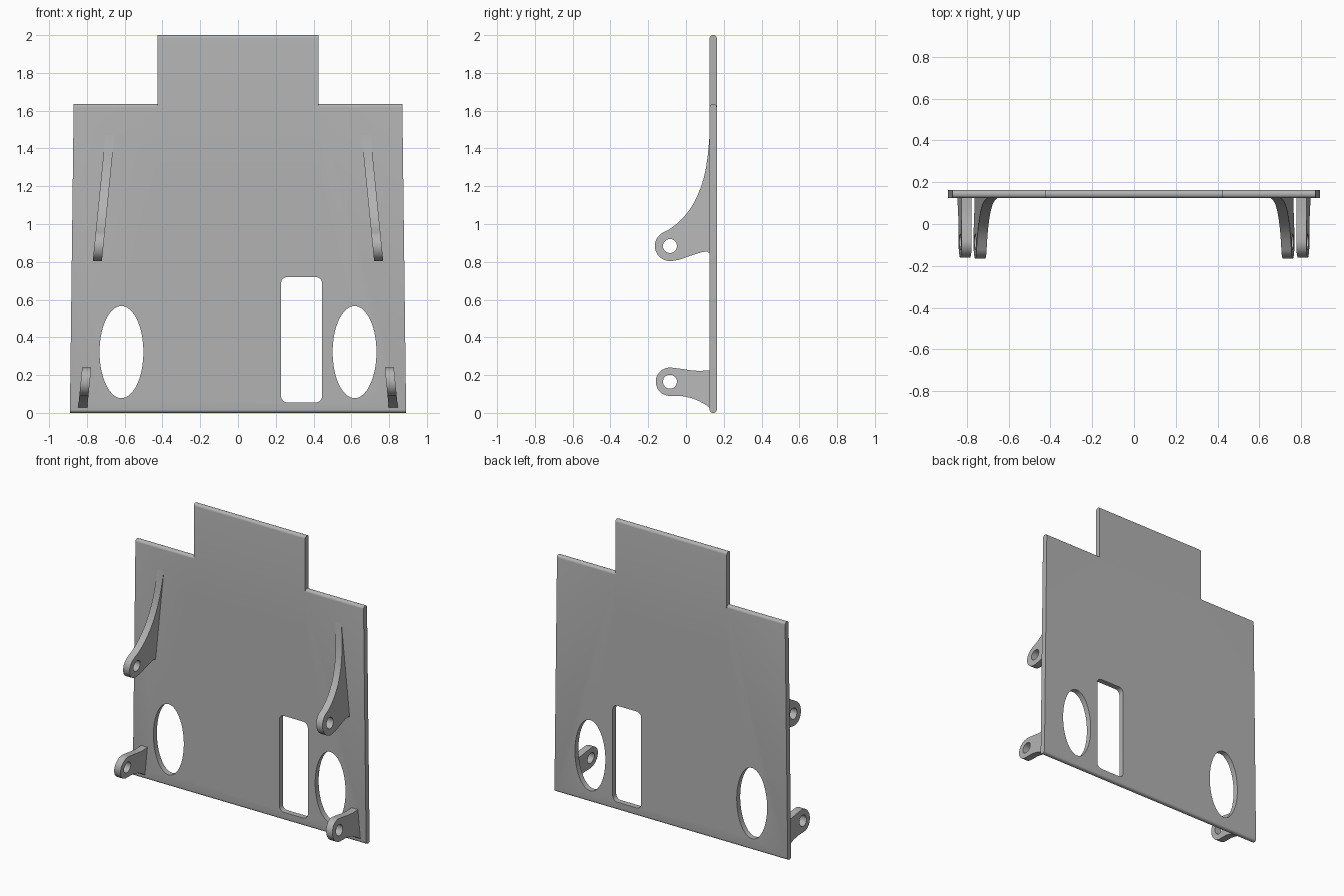
import bpy, bmesh, math

if "Cube" in bpy.data.objects:
    bpy.data.objects.remove(bpy.data.objects["Cube"], do_unlink=True)

GREY = (0.45, 0.45, 0.45, 1)
grey = bpy.data.materials.new("plain grey")
grey.use_nodes = True
grey.diffuse_color = GREY
grey.node_tree.nodes["Principled BSDF"].inputs["Base Color"].default_value = GREY

FRONT, BACK = 0.125, 0.163      # plate faces along y


def prism(name, points, direction, round_ends=0):
    """Extrude a closed outline, optionally rounding its level edges."""
    bm = bmesh.new()
    face = bm.faces.new([bm.verts.new(p) for p in points])
    ext = bmesh.ops.extrude_face_region(bm, geom=[face])
    moved = [v for v in ext["geom"] if isinstance(v, bmesh.types.BMVert)]
    bmesh.ops.translate(bm, verts=moved, vec=direction)
    bmesh.ops.recalc_face_normals(bm, faces=bm.faces)
    if round_ends:
        level = [e for e in bm.edges
                 if abs(e.verts[0].co.z - e.verts[1].co.z) < 1e-4
                 and abs(e.verts[0].co.y - e.verts[1].co.y) < 1e-4]
        bmesh.ops.bevel(bm, geom=level, offset=round_ends, segments=5,
                        profile=0.5, affect="EDGES")
    mesh = bpy.data.meshes.new(name)
    bm.to_mesh(mesh)
    bm.free()
    mesh.materials.append(grey)
    obj = bpy.data.objects.new(name, mesh)
    bpy.context.collection.objects.link(obj)
    return obj


def combine(obj, other, operation):
    """Apply a boolean and throw the helper away."""
    mod = obj.modifiers.new(operation, "BOOLEAN")
    mod.operation, mod.object, mod.solver = operation, other, "EXACT"
    bpy.context.view_layer.objects.active = obj
    bpy.ops.object.modifier_apply(modifier=mod.name)
    bpy.data.objects.remove(other, do_unlink=True)


def arc(cx, cz, rx, rz, start, end, steps):
    angles = [math.radians(start + (end - start) * i / steps) for i in range(steps + 1)]
    return [(cx + rx * math.cos(a), cz + rz * math.sin(a)) for a in angles]


def smooth(obj):
    bpy.ops.object.select_all(action="DESELECT")
    obj.select_set(True)
    bpy.context.view_layer.objects.active = obj
    bpy.ops.object.shade_smooth_by_angle(angle=math.radians(30))


# Plate: tapered body with a narrower tab on top
def slab(name, outline, round_ends=0):
    return prism(name, [(x, FRONT, z) for x, z in outline], (0, BACK - FRONT, 0), round_ends)


plate = slab("plate", [(-0.89, 0), (0.89, 0), (0.87, 1.635), (-0.87, 1.635)], 0.017)
tab = slab("tab", [(-0.425, 1.3), (0.425, 1.3), (0.425, 2), (-0.425, 2)], 0.017)
combine(plate, tab, "UNION")


# Openings: two ovals and a rounded slot
def cut_plate(outline):
    cutter = prism("cutter", [(x, FRONT - 0.1, z) for x, z in outline], (0, 0.3, 0))
    combine(plate, cutter, "DIFFERENCE")


for side in (-1, 1):
    cut_plate(arc(side * 0.617, 0.322, 0.116, 0.244, 0, 360, 64)[:-1])
slot, r = [], 0.035
for cx, cz, a in ((0.445 - r, 0.72 - r, 0), (0.228 + r, 0.72 - r, 90),
                  (0.228 + r, 0.055 + r, 180), (0.445 - r, 0.055 + r, 270)):
    slot += arc(cx, cz, r, r, a, a + 90, 8)
cut_plate(slot)
smooth(plate)

# Brackets: side outlines as (y, z), each an eye blended into the plate
ROOT = FRONT + 0.008
upper = ([(ROOT, 0.845), (FRONT, 0.845), (0.11, 0.855), (0.08, 0.85), (0.02, 0.831), (-0.035, 0.811)]
         + arc(-0.085, 0.884, 0.08, 0.08, 280, 118, 20)
         + [(-0.085, 0.974), (-0.05, 1.0), (-0.018, 1.03), (0.012, 1.066), (0.036, 1.102),
            (0.058, 1.144), (0.077, 1.19), (0.093, 1.24), (0.106, 1.298), (0.116, 1.37),
            (FRONT, 1.47), (ROOT, 1.47)])
lower = ([(ROOT, 0.028), (FRONT, 0.028), (0.1, 0.046), (0.07, 0.062), (0.035, 0.077), (-0.02, 0.089)]
         + arc(-0.085, 0.165, 0.075, 0.075, 272, 82, 20)
         + [(-0.03, 0.234), (0.02, 0.226), (0.07, 0.222), (FRONT, 0.225), (ROOT, 0.225)])


def bracket(name, outline, eye_z, side):
    lean = lambda z: side * (0.825 - 0.1 * z)
    obj = prism(name, [(lean(z) - 0.024, y, z) for y, z in outline], (0.048, 0, 0))
    ring = arc(-0.085, eye_z, 0.037, 0.037, 0, 360, 32)[:-1]
    pin = prism("pin", [(lean(eye_z) - 0.1, y, z) for y, z in ring], (0.2, 0, 0))
    combine(obj, pin, "DIFFERENCE")
    smooth(obj)


for label, side in (("left", 1), ("right", -1)):
    bracket(label + "_upper_bracket", upper, 0.884, side)
    bracket(label + "_lower_bracket", lower, 0.165, side)
